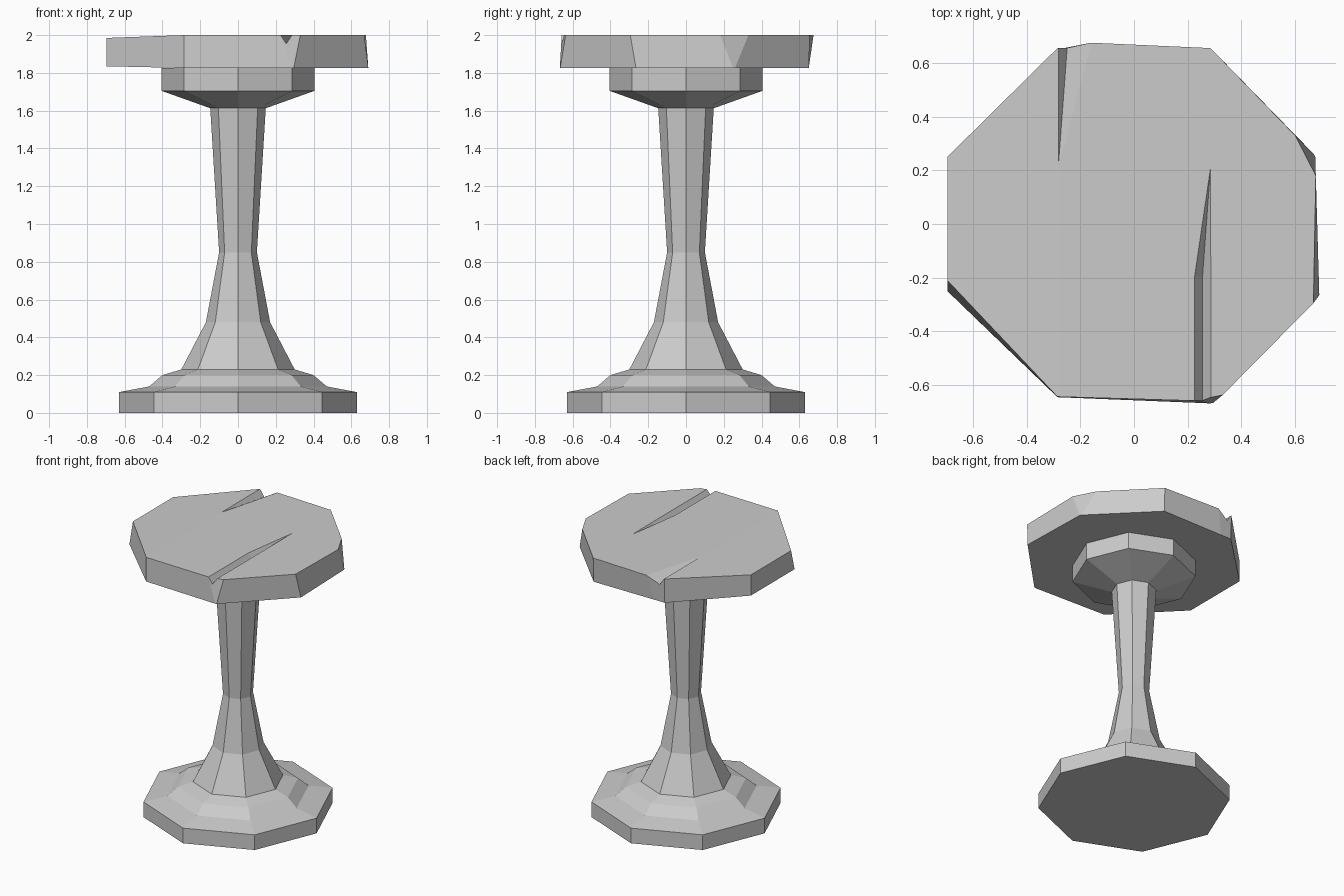
import bpy, bmesh
from math import cos, sin, pi

if "Cube" in bpy.data.objects:
    bpy.data.objects.remove(bpy.data.objects["Cube"])


def finish(name, bm):
    bmesh.ops.recalc_face_normals(bm, faces=bm.faces[:])
    mesh = bpy.data.meshes.new(name)
    bm.to_mesh(mesh)
    bm.free()
    obj = bpy.data.objects.new(name, mesh)
    bpy.context.collection.objects.link(obj)
    return obj


def loft(bm, loops):
    """Skin closed loops of equal length and cap both ends."""
    rings = [[bm.verts.new(p) for p in loop] for loop in loops]
    for a, b in zip(rings, rings[1:]):
        for i in range(len(a)):
            j = (i + 1) % len(a)
            bm.faces.new((a[i], a[j], b[j], b[i]))
    bm.faces.new(rings[0][::-1])
    bm.faces.new(rings[-1])
    return rings


def octagon_turned(name, profile):
    bm = bmesh.new()
    loft(bm, [[(r * cos(k * pi / 4), r * sin(k * pi / 4), z) for k in range(8)]
              for r, z in profile])
    return finish(name, bm)


def crack_cutter(name, points):
    """Convex wedge used to carve a crack into the slab."""
    bm = bmesh.new()
    for p in points:
        bm.verts.new(p)
    bmesh.ops.convex_hull(bm, input=bm.verts[:])
    obj = finish(name, bm)
    obj.hide_render = True
    return obj


# Pedestal: stepped base, waisted shaft, flared capital
octagon_turned("base", [(0.63, 0), (0.63, 0.11), (0.47, 0.14), (0.40, 0.20), (0.30, 0.23)])
octagon_turned("shaft", [(0.30, 0.23), (0.17, 0.48), (0.10, 0.85), (0.147, 1.613)])
octagon_turned("capital", [(0.147, 1.613), (0.405, 1.705), (0.405, 1.826)])

# Worn slab: bottom outline and chipped top outline, in matching order
bottom = [(0.675, 0.25, 1.826), (0.67, 0.26, 1.826), (0.285, 0.65, 1.826),
          (-0.20, 0.65, 1.826), (-0.285, 0.65, 1.826), (-0.695, 0.25, 1.835),
          (-0.695, -0.25, 1.835), (-0.285, -0.645, 1.826), (0.285, -0.668, 1.826),
          (0.295, -0.666, 1.826), (0.69, -0.265, 1.826)]
top = [(0.677, 0.18, 2), (0.60, 0.33, 2), (0.285, 0.655, 2),
       (-0.16, 0.675, 2), (-0.285, 0.655, 2), (-0.695, 0.25, 1.985),
       (-0.695, -0.21, 1.985), (-0.285, -0.643, 2), (0.225, -0.658, 2),
       (0.33, -0.637, 2), (0.668, -0.295, 2)]
bm = bmesh.new()
rings = loft(bm, [bottom, top])
# Left plank sags slightly, so crease the slab there
for ring in rings:
    bmesh.ops.connect_verts(bm, verts=[ring[4], ring[7]])
slab = finish("slab", bm)

# Cracks: front right and back left
cutters = [
    crack_cutter("front_crack", [
        (0.285, 0.21, 2), (0.285, 0.21, 2.1)] + [
        p for y in (-0.2, -0.8) for p in (
            (0.225, y, 2), (0.255, y, 1.955), (0.286, y, 2),
            (0.225, y, 2.1), (0.286, y, 2.1))]),
    crack_cutter("back_crack", [
        (-0.282, 0.21, 2), (-0.282, 0.21, 2.1),
        (-0.282, 0.8, 2), (-0.238, 0.8, 1.935), (-0.124, 0.8, 2),
        (-0.282, 0.8, 2.1), (-0.124, 0.8, 2.1)]),
]
bpy.context.view_layer.objects.active = slab
for cutter in cutters:
    mod = slab.modifiers.new(cutter.name, 'BOOLEAN')
    mod.operation = 'DIFFERENCE'
    mod.solver = 'EXACT'
    mod.object = cutter
    bpy.ops.object.modifier_apply(modifier=mod.name)
    bpy.data.objects.remove(cutter)
